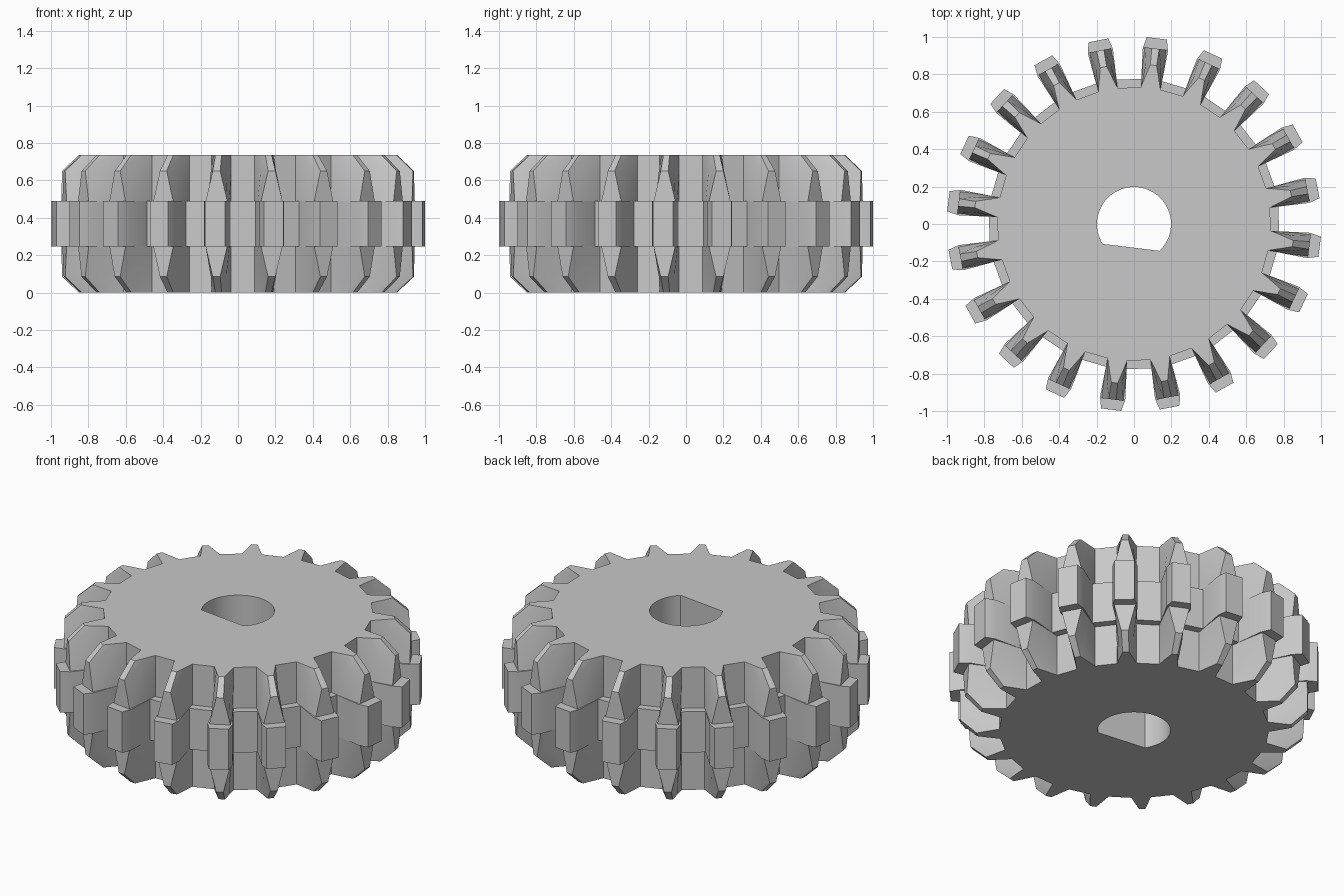
import bpy, bmesh, math
from mathutils import Vector, Matrix

old = bpy.data.objects.get("Cube")
if old:
    bpy.data.objects.remove(old, do_unlink=True)

TEETH = 20
PHASE = math.radians(11)          # angle of the first tooth
HEIGHT = 0.735

# Half tooth outlines as (radius, half width), from root to tip
end_cut = [(0.73, 0.053), (0.79, 0.036), (0.855, 0.017)]
shoulder = [(0.73, 0.053), (0.85, 0.042), (0.945, 0.02)]
full = [(0.73, 0.053), (0.85, 0.058), (0.945, 0.058)]
band = [(0.775, 0.056), (0.94, 0.068), (1.0, 0.054)]

# Lower half of the section stack, mirrored for the upper half
lower = [(0.0, end_cut), (0.085, shoulder), (0.245, full), (0.245, band)]
levels = lower + [(HEIGHT - z, half) for z, half in reversed(lower)]


def gear_loop(bm, z, half):
    """Ring of vertices around all teeth at one height."""
    outline = [(r, -w) for r, w in half] + [(r, w) for r, w in reversed(half)]
    ring = []
    for i in range(TEETH):
        turn = Matrix.Rotation(PHASE + i * math.tau / TEETH, 3, 'Z')
        ring += [bm.verts.new(turn @ Vector((r, w, z))) for r, w in outline]
    return ring


def bore_loop(bm, z, radius=0.198, flat=0.126, steps=48):
    """D-shaped shaft hole outline at one height."""
    normal = math.radians(-97)
    a = math.acos(flat / radius)
    span = math.tau - 2 * a
    angles = [normal + a + span * i / steps for i in range(steps + 1)]
    return [bm.verts.new((radius * math.cos(t), radius * math.sin(t), z)) for t in angles]


def loft(bm, low, high):
    n = len(low)
    for i in range(n):
        j = (i + 1) % n
        bm.faces.new((low[i], low[j], high[j], high[i]))


def loop_edges(bm, ring):
    return [bm.edges.get((v, ring[(i + 1) % len(ring)])) for i, v in enumerate(ring)]


bm = bmesh.new()

# Toothed rim
rings = [gear_loop(bm, z, half) for z, half in levels]
for low, high in zip(rings, rings[1:]):
    loft(bm, low, high)

# Shaft hole wall
bores = [bore_loop(bm, z) for z in (0, HEIGHT)]
loft(bm, *bores)

# Flat end faces around the hole
for ring, bore, direction in ((rings[0], bores[0], -1), (rings[-1], bores[1], 1)):
    bmesh.ops.triangle_fill(bm, use_beauty=True, normal=(0, 0, direction),
                            edges=loop_edges(bm, ring) + loop_edges(bm, bore))
bmesh.ops.recalc_face_normals(bm, faces=bm.faces)

mesh = bpy.data.meshes.new("gear_wheel")
bm.to_mesh(mesh)
bm.free()
gear = bpy.data.objects.new("gear_wheel", mesh)
bpy.context.collection.objects.link(gear)

# Plain grey material
grey = bpy.data.materials.new("light_grey")
grey.use_nodes = True
colour = (0.58, 0.58, 0.58, 1)
grey.diffuse_color = colour
grey.node_tree.nodes["Principled BSDF"].inputs["Base Color"].default_value = colour
mesh.materials.append(grey)

# Smooth bore, crisp teeth
bpy.ops.object.select_all(action='DESELECT')
gear.select_set(True)
bpy.context.view_layer.objects.active = gear
bpy.ops.object.shade_smooth_by_angle(angle=math.radians(20))
